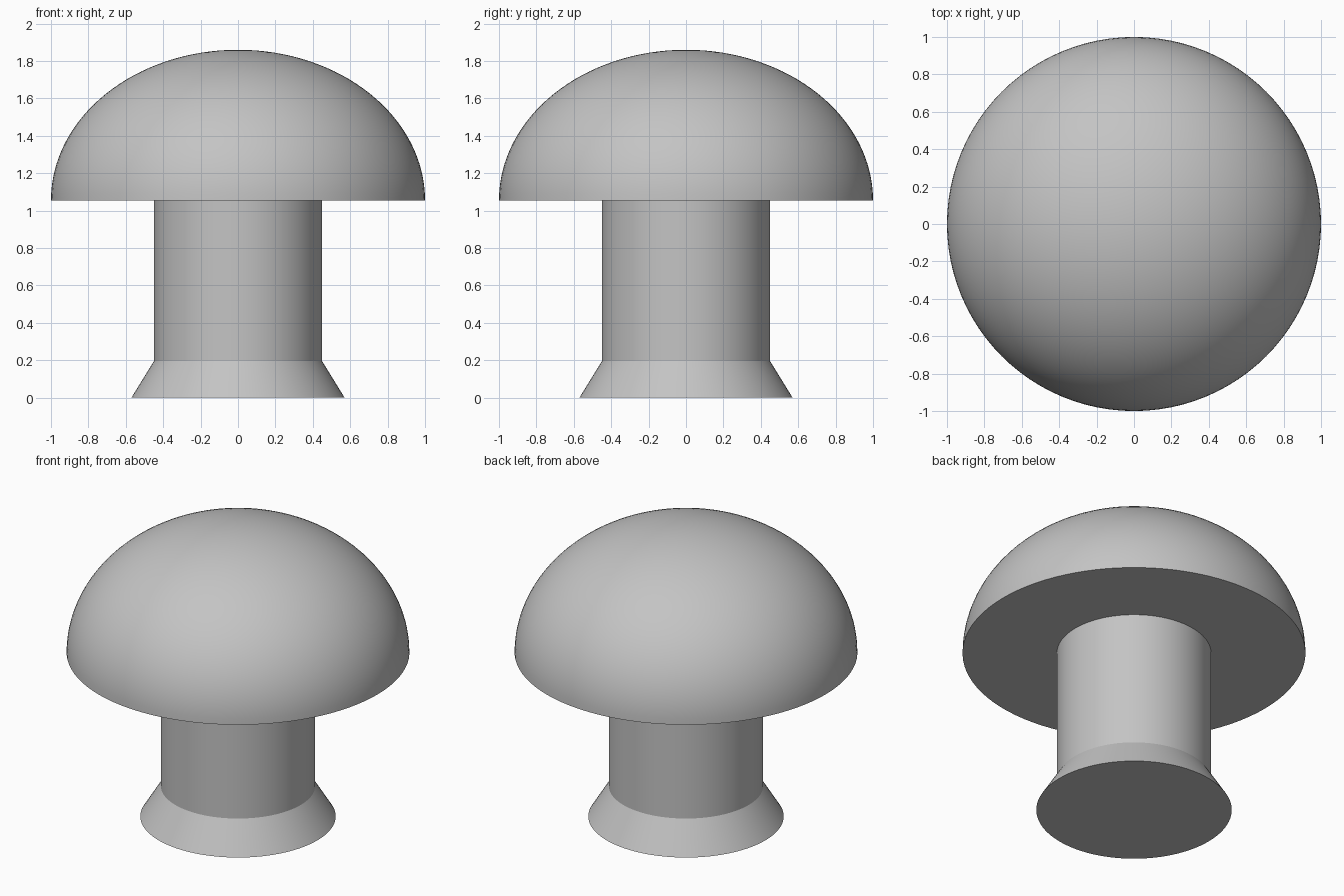
import bpy
import bmesh
from math import sin, cos, pi, radians

SEGMENTS = 96

default_cube = bpy.data.objects.get("Cube")
if default_cube:
    bpy.data.objects.remove(default_cube, do_unlink=True)

# Single plain grey
grey = bpy.data.materials.new("plain grey")
grey.use_nodes = True
colour = (0.55, 0.55, 0.55, 1)
grey.diffuse_color = colour
grey.node_tree.nodes["Principled BSDF"].inputs["Base Color"].default_value = colour


def lathe(name, profile):
    """Spin an (r, z) profile that starts and ends on the axis into a closed solid."""
    bm = bmesh.new()
    verts = [bm.verts.new((r, 0, z)) for r, z in profile]
    edges = [bm.edges.new(pair) for pair in zip(verts, verts[1:])]
    bmesh.ops.spin(bm, geom=verts + edges, cent=(0, 0, 0), axis=(0, 0, 1),
                   angle=2 * pi, steps=SEGMENTS, use_duplicate=False)
    bmesh.ops.remove_doubles(bm, verts=bm.verts, dist=1e-5)
    bmesh.ops.recalc_face_normals(bm, faces=bm.faces)
    mesh = bpy.data.meshes.new(name)
    bm.to_mesh(mesh)
    bm.free()
    mesh.materials.append(grey)
    obj = bpy.data.objects.new(name, mesh)
    bpy.context.collection.objects.link(obj)
    bpy.ops.object.select_all(action="DESELECT")
    obj.select_set(True)
    bpy.context.view_layer.objects.active = obj
    bpy.ops.object.shade_smooth_by_angle(angle=radians(25))
    return obj


# Stem with flared foot
stem_radius, foot_radius = 0.45, 0.57
foot_top, cap_base, cap_top = 0.195, 1.055, 1.86
lathe("stem", [(0, 0), (foot_radius, 0), (stem_radius, foot_top),
               (stem_radius, cap_base), (0, cap_base)])

# Flat-bottomed elliptical cap
rings = 32
arc = [(cos(pi / 2 * i / rings), cap_base + (cap_top - cap_base) * sin(pi / 2 * i / rings))
       for i in range(rings)]
lathe("cap", [(0, cap_base)] + arc + [(0, cap_top)])
